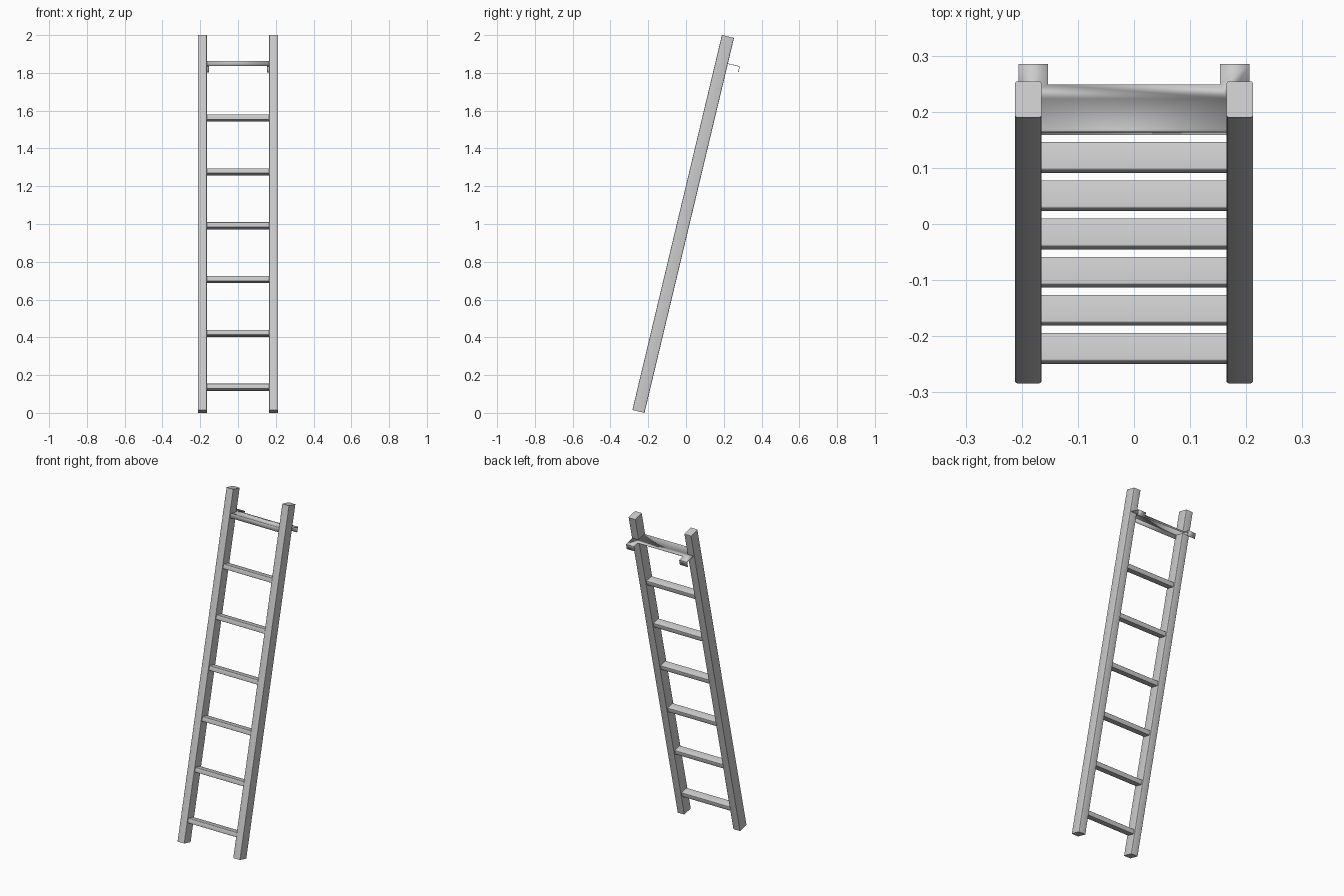
import bpy, bmesh, math
from mathutils import Matrix, Vector

cube = bpy.data.objects.get("Cube")
if cube:
    bpy.data.objects.remove(cube, do_unlink=True)

# Leaning frame: local y runs through the rail depth, local z along the rail
LEAN = Matrix.Translation((0, -0.284, 0.0153)) @ Matrix.Rotation(math.radians(-13.43), 4, 'X')
DEPTH, LENGTH = 0.066, 2.041
INNER, OUTER = 0.165, 0.212
RUNG_START, RUNG_STEP, RUNG_HEIGHT = 0.1175, 0.293, 0.028
RUNG_FRONT, RUNG_BACK = 0.007, 0.058

metal = bpy.data.materials.new("light grey metal")
metal.use_nodes = True
colour = (0.6, 0.6, 0.6, 1)
metal.diffuse_color = colour
metal.node_tree.nodes["Principled BSDF"].inputs["Base Color"].default_value = colour


def finish(name, bm):
    mesh = bpy.data.meshes.new(name)
    bm.to_mesh(mesh)
    bm.free()
    mesh.materials.append(metal)
    obj = bpy.data.objects.new(name, mesh)
    obj.matrix_world = LEAN
    bpy.context.collection.objects.link(obj)
    bpy.ops.object.select_all(action='DESELECT')
    obj.select_set(True)
    bpy.context.view_layer.objects.active = obj
    bpy.ops.object.shade_smooth_by_angle(angle=math.radians(40))
    return obj


def bar(name, low, high, axis, radius):
    """Box with its long edges rounded along one axis."""
    low, high = Vector(low), Vector(high)
    bm = bmesh.new()
    bmesh.ops.create_cube(bm, size=1)
    for v in bm.verts:
        v.co = Vector([low[i] + (v.co[i] + 0.5) * (high[i] - low[i]) for i in range(3)])
    long_edges = [e for e in bm.edges
                  if abs((e.verts[0].co - e.verts[1].co).normalized()[axis]) > 0.9]
    bmesh.ops.bevel(bm, geom=long_edges, offset=radius, segments=3,
                    profile=0.5, affect='EDGES')
    return finish(name, bm)


# Side rails
bar("left_rail", (INNER, 0, 0), (OUTER, DEPTH, LENGTH), 2, 0.004)
bar("right_rail", (-OUTER, 0, 0), (-INNER, DEPTH, LENGTH), 2, 0.004)

# Box rungs
for i in range(6):
    z = RUNG_START + i * RUNG_STEP
    bar(f"rung_{i + 1}", (-INNER - 0.002, RUNG_FRONT, z),
        (INNER + 0.002, RUNG_BACK, z + RUNG_HEIGHT), 0, 0.003)

# Folded top bracket: tread with a front lip and two hooked tabs behind the rails
base = RUNG_START + 6 * RUNG_STEP
top = base + RUNG_HEIGHT - 0.001
tab_in, tab_out = 0.153, 0.206
tread_back, tab_back = 0.0934, 0.1314
half = [(INNER, RUNG_FRONT), (INNER, DEPTH + 0.001), (tab_out, DEPTH + 0.001),
        (tab_out, tab_back), (tab_in, tab_back), (tab_in, tread_back)]
outline = half + [(-x, y) for x, y in reversed(half)]

bm = bmesh.new()
verts = [bm.verts.new((x, y, top)) for x, y in outline]
bm.faces.new(verts)
folds = []
for a, b, drop in ((verts[-1], verts[0], top - base),
                   (verts[3], verts[4], 0.033), (verts[7], verts[8], 0.033)):
    low_a, low_b = [bm.verts.new(v.co - Vector((0, 0, drop))) for v in (a, b)]
    bm.faces.new((b, a, low_a, low_b))
    folds.append(bm.edges.get((a, b)))
bmesh.ops.bevel(bm, geom=folds, offset=0.003, segments=3, profile=0.5, affect='EDGES')
bracket = finish("top_hook_bracket", bm)
sheet = bracket.modifiers.new("sheet thickness", 'SOLIDIFY')
sheet.thickness = 0.003
sheet.offset = -1
